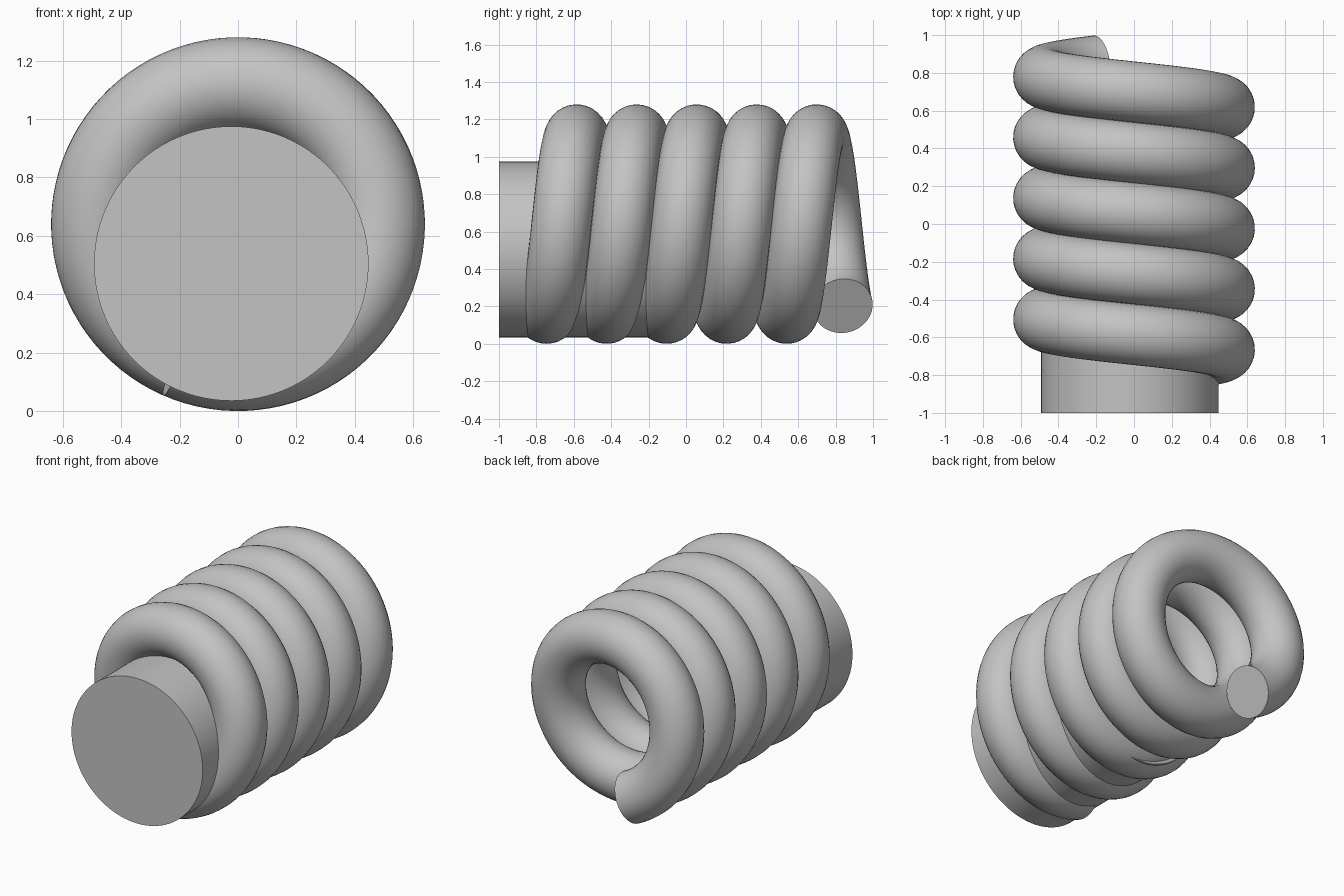
import bpy
from math import sin, cos, pi, radians

cube = bpy.data.objects.get("Cube")
if cube:
    bpy.data.objects.remove(cube, do_unlink=True)

# One plain grey for both parts
grey = bpy.data.materials.new("plain grey")
grey.use_nodes = True
colour = (0.55, 0.55, 0.55, 1)
grey.diffuse_color = colour
grey.node_tree.nodes["Principled BSDF"].inputs["Base Color"].default_value = colour


def finish(obj, name):
    """Name, colour and smooth a part, keeping its end rims sharp."""
    obj.name = name
    obj.data.materials.clear()
    obj.data.materials.append(grey)
    bpy.ops.object.select_all(action="DESELECT")
    obj.select_set(True)
    bpy.context.view_layer.objects.active = obj
    bpy.ops.object.shade_smooth_by_angle(angle=radians(35))


# Coil dimensions
TUBE = 0.161
RADIUS = 0.64 - TUBE
PITCH = 0.321
TURNS = 5
STEPS = 96
START = radians(-24)      # measured from the bottom, towards +x
Y_START = -0.767

# Coil: a round tube swept along a helix around the y axis
path = bpy.data.curves.new("coil_path", "CURVE")
path.dimensions = "3D"
path.bevel_depth = TUBE
path.bevel_resolution = 14
path.use_fill_caps = True
spline = path.splines.new("POLY")
spline.points.add(TURNS * STEPS)
for i, point in enumerate(spline.points):
    turn = i / STEPS
    a = START + 2 * pi * turn
    point.co = (RADIUS * sin(a), Y_START + PITCH * turn, 0.64 - RADIUS * cos(a), 1)
coil = bpy.data.objects.new("coil", path)
bpy.context.collection.objects.link(coil)
bpy.ops.object.select_all(action="DESELECT")
coil.select_set(True)
bpy.context.view_layer.objects.active = coil
bpy.ops.object.convert(target="MESH")
finish(bpy.context.object, "coil")

# Rod: a solid cylinder set slightly off the coil's axis
bpy.ops.mesh.primitive_cylinder_add(vertices=96, radius=0.47, depth=1.0,
                                    location=(-0.023, -0.5, 0.505),
                                    rotation=(pi / 2, 0, 0))
finish(bpy.context.object, "rod")
